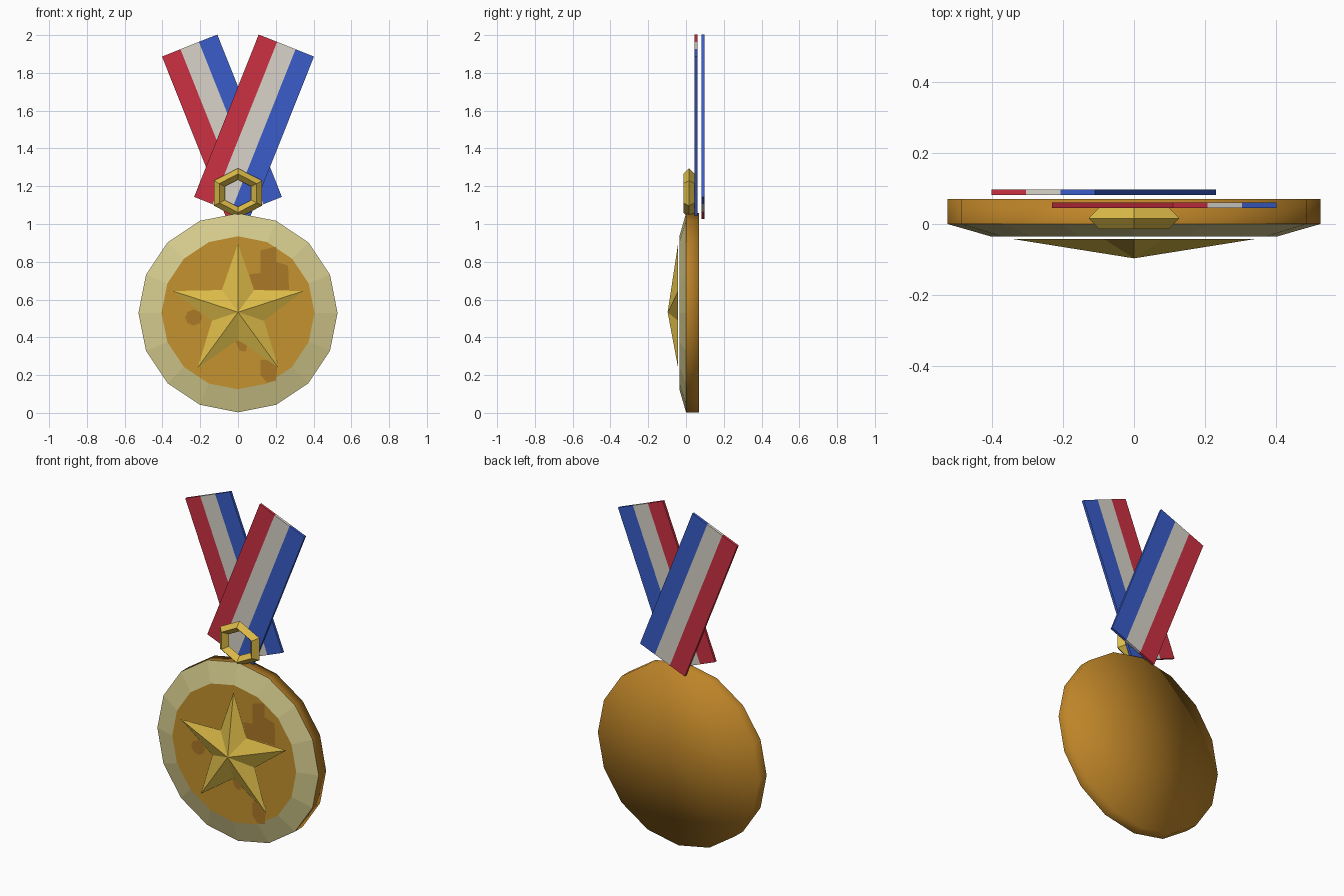
import bpy, bmesh, math
from mathutils import Matrix, Vector

if "Cube" in bpy.data.objects:
    bpy.data.objects.remove(bpy.data.objects["Cube"])


def mat(name, hex_colour):
    def lin(c):
        c /= 255
        return c / 12.92 if c <= 0.04045 else ((c + 0.055) / 1.055) ** 2.4
    m = bpy.data.materials.new(name)
    m.diffuse_color = [lin(int(hex_colour[i:i + 2], 16)) for i in (0, 2, 4)] + [1]
    m.use_nodes = True
    m.node_tree.nodes["Principled BSDF"].inputs["Base Color"].default_value = m.diffuse_color
    return m


BRONZE = mat("bronze", "BD8428")
FACE = mat("face_bronze", "C4922E")
DARK = mat("dark_patch", "AC7828")
RIM = mat("pale_rim", "D6CC8E")
GOLD = mat("gold", "DCBB48")
RED = mat("red", "CC3042")
WHITE = mat("white", "D8D4CA")
BLUE = mat("blue", "3A5CC8")

CZ = 0.53  # height of the medal centre


def finish(name, bm, mats):
    me = bpy.data.meshes.new(name)
    bm.to_mesh(me)
    bm.free()
    for m in mats:
        me.materials.append(m)
    ob = bpy.data.objects.new(name, me)
    bpy.context.collection.objects.link(ob)
    return ob


def ring(bm, n, r, y, cz=CZ):
    return [bm.verts.new((r * math.sin(2 * math.pi * i / n), y,
                          cz + r * math.cos(2 * math.pi * i / n))) for i in range(n)]


def bridge(bm, a, b, index=0, smooth=False):
    n = len(a)
    for i in range(n):
        f = bm.faces.new((a[i], b[i], b[(i + 1) % n], a[(i + 1) % n]))
        f.material_index, f.smooth = index, smooth


# medal back and side: flat disc with soft shading
bm = bmesh.new()
front, back = ring(bm, 16, 0.527, 0.0), ring(bm, 16, 0.527, 0.07)
bridge(bm, front, back, 0, True)
hub = bm.verts.new((0, 0.07, CZ))
for i in range(16):
    bm.faces.new((back[i], hub, back[(i + 1) % 16])).smooth = True
bmesh.ops.recalc_face_normals(bm, faces=bm.faces)
finish("medal_body", bm, [BRONZE])

# sloping pale rim and flat face
bm = bmesh.new()
outer, inner = ring(bm, 16, 0.527, 0.0), ring(bm, 16, 0.405, -0.035)
bridge(bm, inner, outer)
bm.faces.new(inner).material_index = 1
bmesh.ops.recalc_face_normals(bm, faces=bm.faces)
if bm.faces[:][-1].normal.y > 0:
    bmesh.ops.reverse_faces(bm, faces=bm.faces)
finish("medal_front", bm, [RIM, FACE])

# dark worn patches: thin plates on the face
patches = [
    [(0.12, 0.86), (0.2, 0.88), (0.2, 0.8), (0.265, 0.78), (0.27, 0.65),
     (0.08, 0.65), (0.06, 0.735), (0.12, 0.74)],
    [(0.12, 0.28), (0.21, 0.28), (0.2, 0.17), (0.155, 0.16), (0.12, 0.2)],
    [(-0.02, 0.39), (0.05, 0.36), (0.04, 0.325), (0.01, 0.33)],
    [(-0.235 + 0.045 * math.cos(a * math.pi / 4), 0.505 + 0.042 * math.sin(a * math.pi / 4))
     for a in range(8)],
]
bm = bmesh.new()
for pts in patches:
    f = bm.faces.new([bm.verts.new((x, -0.037, z)) for x, z in pts])
    f.normal_update()
    if f.normal.y > 0:
        f.normal_flip()
finish("face_patches", bm, [DARK])

# faceted five-pointed star
bm = bmesh.new()
tip = bm.verts.new((0, -0.097, CZ + 0.003))
edge = []
for i in range(10):
    r = 0.363 if i % 2 == 0 else 0.145
    a = i * math.pi / 5
    edge.append(bm.verts.new((r * math.sin(a), -0.042, CZ + 0.003 + r * math.cos(a))))
for i in range(10):
    bm.faces.new((tip, edge[(i + 1) % 10], edge[i]))
bm.faces.new(edge)
bmesh.ops.recalc_face_normals(bm, faces=bm.faces)
finish("star", bm, [GOLD])

# six-sided hanging ring with a diamond section
bm = bmesh.new()
section = [(0.132, 0.016), (0.102, -0.014), (0.072, 0.016), (0.102, 0.046)]
loops = [ring(bm, 6, r, y, 1.163) for r, y in section]
for k in range(4):
    bridge(bm, loops[k], loops[(k + 1) % 4])
for v in bm.verts:
    v.co.x *= 1.12
bmesh.ops.recalc_face_normals(bm, faces=bm.faces)
finish("hanging_ring", bm, [GOLD])


# striped ribbons, crossing one behind the other
def ribbon(name, side, y):
    bm = bmesh.new()
    w, length, t = 0.315, 0.925, 0.015
    turn = Matrix.Rotation(side * math.radians(21.7), 4, 'Y')
    place = Matrix.Translation((side * 0.085, y, 1.515)) @ turn
    for k in range(3):
        m = place @ Matrix.Translation(((k - 1) * w / 3, 0, 0)) @ Matrix.Diagonal((w / 3, t, length, 1))
        verts = bmesh.ops.create_cube(bm, size=1, matrix=m)["verts"]
        for f in {f for v in verts for f in v.link_faces}:
            f.material_index = k
    finish(name, bm, [RED, WHITE, BLUE])


ribbon("front_ribbon", 1, 0.053)
ribbon("rear_ribbon", -1, 0.09)
